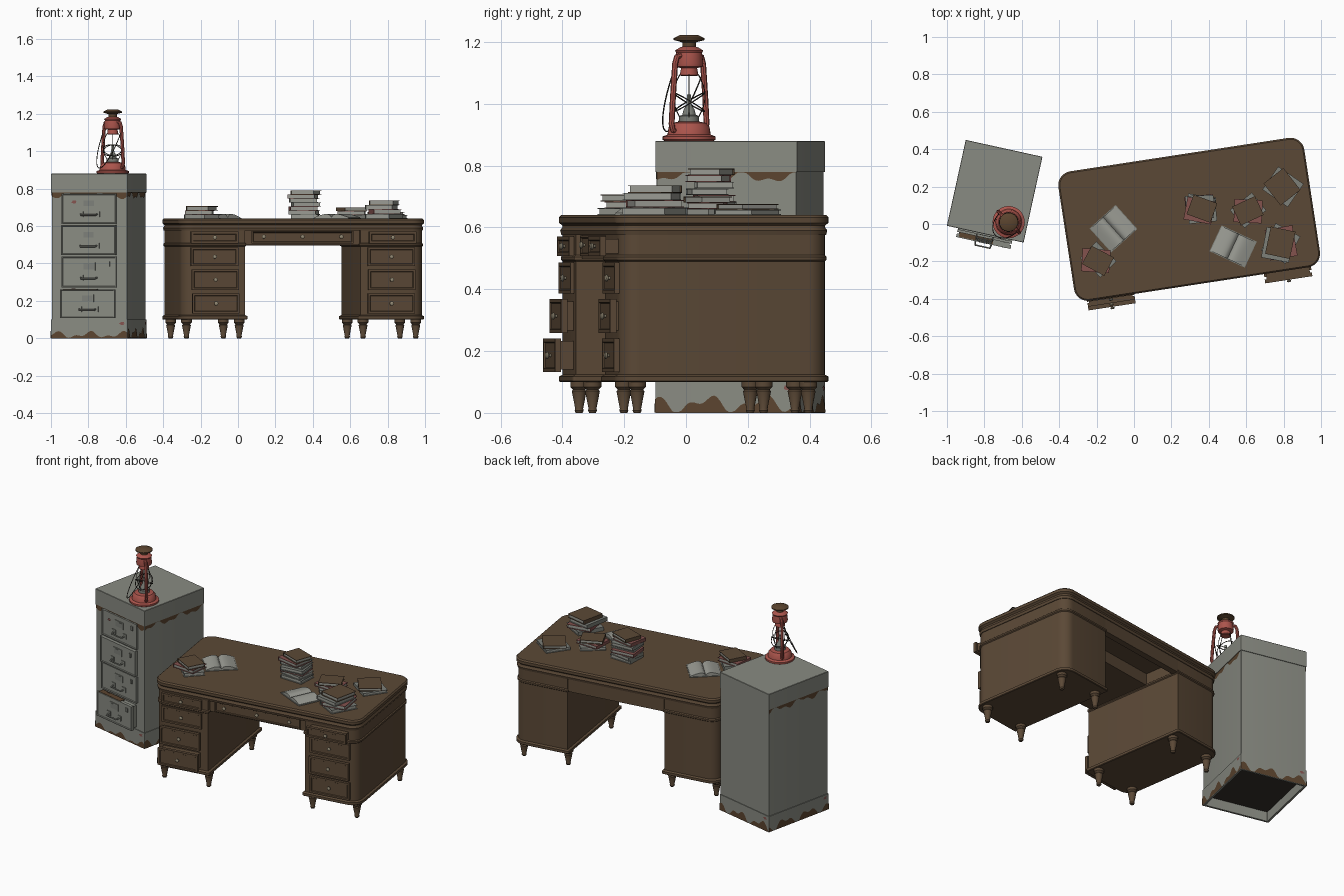
import bpy, bmesh, math, random
from mathutils import Matrix, Vector

if "Cube" in bpy.data.objects:
    bpy.data.objects.remove(bpy.data.objects["Cube"])
rng = random.Random(4)
made = []


def material(name, r, g, b):
    m = bpy.data.materials.new(name)
    m.use_nodes = True
    m.diffuse_color = (r, g, b, 1)
    m.node_tree.nodes["Principled BSDF"].inputs["Base Color"].default_value = (r, g, b, 1)
    return m


WOOD = material("dark wood", .105, .066, .037)
STEEL = material("grey painted steel", .25, .258, .224)
RUST = material("rust", .105, .058, .028)
RED = material("lantern red", .41, .09, .072)
MAROON = material("faded red cloth", .23, .084, .076)
CLOTH = material("grey cloth", .205, .215, .19)
PAPER = material("paper", .32, .325, .29)
KNOB = material("tarnished knob", .3, .26, .18)
DARK = material("dark metal", .035, .03, .024)


def place(x, y, z, deg):
    return Matrix.Translation((x, y, z)) @ Matrix.Rotation(math.radians(deg), 4, 'Z')


def finish(name, bm, mats, frame):
    me = bpy.data.meshes.new(name)
    bm.to_mesh(me)
    bm.free()
    for m in mats:
        me.materials.append(m)
    ob = bpy.data.objects.new(name, me)
    ob.matrix_world = frame
    bpy.context.scene.collection.objects.link(ob)
    made.append(ob)
    return ob


def box(bm, x0, x1, y0, y1, z0, z1, index=0):
    mid = Matrix.Translation(((x0 + x1) / 2, (y0 + y1) / 2, (z0 + z1) / 2))
    size = Matrix.Diagonal((x1 - x0, y1 - y0, z1 - z0, 1))
    verts = bmesh.ops.create_cube(bm, size=1, matrix=mid @ size)["verts"]
    faces = list({f for v in verts for f in v.link_faces})
    for f in faces:
        f.material_index = index
    return faces


def loft(name, rings, mat, frame):
    bm = bmesh.new()
    loops = [[bm.verts.new(p) for p in ring] for ring in rings]
    n = len(loops[0])
    for a, b in zip(loops, loops[1:]):
        for i in range(n):
            bm.faces.new((a[i], a[(i + 1) % n], b[(i + 1) % n], b[i]))
    bm.faces.new(loops[0])
    bm.faces.new(loops[-1])
    bmesh.ops.recalc_face_normals(bm, faces=bm.faces)
    return finish(name, bm, [mat], frame)


def lathe(name, profile, mat, frame, n=24):
    ring = [(math.cos(math.tau * i / n), math.sin(math.tau * i / n)) for i in range(n)]
    return loft(name, [[(r * c, r * s, z) for c, s in ring] for r, z in profile], mat, frame)


def slab(name, x0, x1, y0, y1, radii, levels, mat, frame):
    """Rounded rectangle stacked through (height, growth) levels."""
    rings = []
    for z, d in levels:
        ring = []
        for k, (sx, sy) in enumerate(((1, 1), (-1, 1), (-1, -1), (1, -1))):
            r = max(radii[k] + d, .001)
            cx = (x1 + d - r) if sx > 0 else (x0 - d + r)
            cy = (y1 + d - r) if sy > 0 else (y0 - d + r)
            for j in range(9):
                a = math.pi / 2 * (k + j / 8)
                ring.append((cx + r * math.cos(a), cy + r * math.sin(a), z))
        rings.append(ring)
    return loft(name, rings, mat, frame)


def wire(name, pts, radius, mat, frame, closed=False):
    cu = bpy.data.curves.new(name, 'CURVE')
    cu.dimensions = '3D'
    cu.bevel_depth = radius
    cu.bevel_resolution = 2
    cu.use_fill_caps = True
    sp = cu.splines.new('POLY')
    sp.points.add(len(pts) - 1)
    for p, co in zip(sp.points, pts):
        p.co = (*co, 1)
    sp.use_cyclic_u = closed
    tmp = bpy.data.objects.new(name + " path", cu)
    me = bpy.data.meshes.new_from_object(tmp)
    bpy.data.objects.remove(tmp)
    me.materials.clear()
    me.materials.append(mat)
    ob = bpy.data.objects.new(name, me)
    ob.matrix_world = frame
    bpy.context.scene.collection.objects.link(ob)
    made.append(ob)


def drawer(name, frame, cx, front, z0, z1, w, pull, mat, rim):
    bm = bmesh.new()
    y = front - pull
    faces = box(bm, cx - w / 2, cx + w / 2, y - .012, y + .008, z0, z1)
    face = min(faces, key=lambda f: f.calc_center_median().y)
    bmesh.ops.inset_region(bm, faces=[face], thickness=rim, depth=0)
    bmesh.ops.inset_region(bm, faces=[face], thickness=.004, depth=-.005)
    box(bm, cx - w / 2 + .01, cx + w / 2 - .01, y + .006, front + .08, z0 + .008, z1 - .008)
    finish(name, bm, [mat], frame)
    return y - .012


def knob(name, frame, x, y, z):
    lathe(name, [(.005, 0), (.005, .006), (.011, .01), (.011, .015), (.005, .019)], KNOB,
          frame @ Matrix.Translation((x, y + .006, z)) @ Matrix.Rotation(math.pi / 2, 4, 'X'), 12)


# Desk: top, two pedestals on turned legs, drawers
desk = place(.295, .025, 0, 8.7)
slab("desk_top", -.665, .665, -.35, .35, [.075] * 4,
     [(.575, -.008), (.59, -.004), (.6, -.011), (.606, -.011), (.615, 0), (.632, 0), (.64, -.008)], WOOD, desk)
body = [(.1, -.004), (.103, 0), (.118, 0), (.124, -.012), (.49, -.012), (.495, -.006),
        (.505, -.006), (.51, -.012), (.58, -.012)]
leg = [(.011, 0), (.015, .008), (.013, .014), (.024, .07), (.02, .075), (.029, .084), (.029, .102)]
for side, s in (("right", -1), ("left", 1)):
    x0, x1 = sorted((s * .3, s * .665))
    slab(side + "_pedestal", x0, x1, -.35, .35,
         [.075, .01, .01, .075] if s > 0 else [.01, .075, .075, .01], body, WOOD, desk)
    for x in (.335, .62):
        for y in (-.28, .28):
            lathe(side + "_desk_leg", leg, WOOD, desk @ Matrix.Translation((s * x, y, 0)), 16)
    pulls = (.05, .03, 0, .004) if s < 0 else (.004, .016, .002, .05)
    for (z0, z1), pull in zip(((.132, .24), (.258, .368), (.386, .486), (.508, .57)), pulls):
        y = drawer(side + "_desk_drawer", desk, s * .478, -.338, z0, z1, .255, pull, WOOD, .016)
        knob(side + "_drawer_knob", desk, s * .478, y, (z0 + z1) / 2)

bm = bmesh.new()
box(bm, -.31, .31, .3, .338, .495, .58)
box(bm, -.31, .31, -.318, .1, .5, .58)
finish("kneehole_apron", bm, [WOOD], desk)
y = drawer("centre_drawer", desk, 0, -.318, .508, .574, .55, 0, WOOD, .01)
for x in (-.21, 0, .21):
    knob("centre_drawer_knob", desk, x, y, .543)

# Filing cabinet with a hollow foot
cab = place(-.745, .175, 0, -12.4)
shell = slab("cabinet_body", -.21, .21, -.235, .235, [.003] * 4,
             [(.06, -.012), (0, -.012), (0, 0), (.1, 0), (.1, -.004), (.78, -.004), (.78, 0), (.878, 0), (.88, -.002)],
             STEEL, cab)
shell.data.materials.append(DARK)
for f in shell.data.polygons:
    if f.center.z < .07 and abs(f.normal.z) > .9 and abs(f.center.x) < .05 and abs(f.center.y) < .05:
        f.material_index = 1
for (z0, z1), pull in zip(((.108, .262), (.272, .437), (.445, .605), (.612, .774)), (.04, .004, .012, 0)):
    y = drawer("cabinet_drawer", cab, 0, -.231, z0, z1, .298, pull, STEEL, .006)
    zm = (z0 + z1) / 2
    bm = bmesh.new()
    y += .005
    box(bm, -.035, .035, y - .005, y, zm + .008, zm + .05)
    box(bm, -.028, .028, y - .006, y, zm + .014, zm + .044, 1)
    box(bm, .1, .115, y - .006, y, zm + .03, zm + .055)
    for s in (-1, 1):
        box(bm, s * .045 - .014, s * .045 + .014, y - .005, y, zm - .045, zm - .015)
    finish("drawer_fittings", bm, [STEEL, CLOTH], cab)
    wire("drawer_pull", [(-.045, y, zm - .03), (-.04, y - .025, zm - .034), (.04, y - .025, zm - .034),
                         (.045, y, zm - .03)], .005, STEEL, cab)


# Rust creeping from the cabinet edges
def rust(frame, half, y, z, amp, up):
    bm = bmesh.new()
    n, p, q = 48, rng.uniform(0, 6), rng.uniform(0, 6)
    rows = []
    for i in range(n + 1):
        x = -half + 2 * half * i / n
        h = amp * max(.04, .5 + .35 * math.sin(x * 34 + p) + .25 * math.sin(x * 71 + q))
        rows.append((bm.verts.new((x, y, z)), bm.verts.new((x, y, z + up * h))))
    for a, b in zip(rows, rows[1:]):
        quad = (a[0], b[0], b[1], a[1])
        bm.faces.new(quad if up > 0 else quad[::-1])
    finish("rust_edge", bm, [RUST], frame)


def blotch(x, y, z, r, frame):
    bm = bmesh.new()
    ring = [math.tau * i / 11 for i in range(11)]
    bm.faces.new([bm.verts.new((x + r * rng.uniform(.6, 1.3) * math.cos(a), y,
                                z + r * rng.uniform(.4, .8) * math.sin(a))) for a in ring])
    finish("primer_patch", bm, [MAROON], frame)


for k, (dist, half) in enumerate(((.235, .21), (.21, .235)) * 2):
    face = cab @ Matrix.Rotation(k * math.pi / 2, 4, 'Z')
    rust(face, half, -dist - .002, .001, .035 if k == 0 else .055, 1)
    if k != 2:
        rust(face, half - .005, -dist + .002, .779, .035, -1)
    blotch(half - .03, -dist - .002, .08, .014, face)
blotch(-.08, -.25, .255, .025, cab)
blotch(-.08, -.245, .73, .014, cab)
bm = bmesh.new()
box(bm, -.135, .05, -.278, -.243, .259, .264)
finish("drawer_top_rust", bm, [RUST], cab)

# Lantern
lamp = place(-.67, .01, .88, -45)
lathe("lantern_base", [(.08, 0), (.086, .004), (.086, .014), (.07, .02), (.066, .045), (.055, .058), (.034, .062)],
      RED, lamp, 32)
lathe("lantern_burner", [(.032, .06), (.032, .08), (.022, .084), (.018, .1), (.009, .115), (.006, .15)], CLOTH, lamp)
lathe("lantern_hood", [(.026, .21), (.03, .213), (.026, .235), (.044, .24), (.046, .25), (.042, .285),
                       (.046, .292), (.03, .302), (.02, .305)], RED, lamp)
lathe("lantern_chimney", [(.022, .3), (.022, .318), (.034, .322), (.05, .326), (.05, .332), (.03, .342)], RUST, lamp)
for s in (-1, 1):
    wire("lantern_tube", [(s * x, 0, z) for x, z in ((.05, .03), (.074, .035), (.08, .055), (.074, .14), (.064, .25),
                                                     (.056, .272), (.035, .276))], .0095, RED, lamp)
turn = [math.tau * i / 32 for i in range(32)]
for s in (-1, 1):
    wire("globe_guard", [(.05 * math.cos(a), .05 * math.sin(a), .125 + s * .03 * math.cos(a + .6)) for a in turn],
         .0022, DARK, lamp, True)
for a in turn[::8]:
    wire("globe_wire", [((.03 + .022 * math.sin(math.pi * t / 8)) * math.cos(a + .78),
                         (.03 + .022 * math.sin(math.pi * t / 8)) * math.sin(a + .78), .075 + .14 * t / 8)
                        for t in range(9)], .0018, DARK, lamp)
wire("lantern_bail", [(.068 * math.cos(t), -.1 * math.sin(t), .23 - .2 * math.sin(t)) for t in
                      [math.pi * i / 24 for i in range(25)]], .0022, DARK, lamp)


# Books: closed ones in stacks, two lying open
def book(frame, w, d, h, cover):
    bm = bmesh.new()
    t = .0028
    box(bm, -w / 2, w / 2, -d / 2, d / 2, 0, t)
    box(bm, -w / 2, w / 2, -d / 2, d / 2, h - t, h)
    box(bm, -w / 2, -w / 2 + t, -d / 2, d / 2, t, h - t)
    box(bm, -w / 2 + t, w / 2 - .005, -d / 2 + .005, d / 2 - .005, t, h - t, 1)
    finish("closed_book", bm, [cover, PAPER], frame)


stacks = [(-.2, -.2, -28, .022, (CLOTH, MAROON, WOOD)),
          (.36, .08, -20, .0215, (CLOTH, CLOTH, MAROON, CLOTH, CLOTH, MAROON, WOOD)),
          (.6, .08, 25, .02, (CLOTH, MAROON, WOOD)),
          (.79, .19, 38, .018, (CLOTH, WOOD)),
          (.78, -.1, -12, .024, (CLOTH, MAROON, CLOTH, WOOD))]
for x, y, turned, h, covers in stacks:
    for i, cover in enumerate(covers):
        last = i == len(covers) - 1
        jitter = 0 if last else rng.uniform(-28, 28)
        spot = place(x + rng.uniform(-.012, .012), y + rng.uniform(-.012, .012), .64 + i * h, turned + jitter)
        size = .135 if last else .15
        book(spot, size, size * .82 if x < .7 else size * 1.1, h, cover)

for x, y, turned, w, d in ((-.11, -.025, 42, .18, .165), (.53, -.12, -25, .2, .145)):
    spot = place(x, y, .64, turned)
    bm = bmesh.new()
    box(bm, -w / 2 - .004, w / 2 + .004, -d / 2 - .004, d / 2 + .004, 0, .003)
    finish("open_book_cover", bm, [CLOTH], spot)
    arch = [(w / 2 * i / 10, .007 + .017 * math.sin(math.pi * abs(i / 10) ** .6)) for i in range(-10, 11)]
    section = [(-w / 2, .002)] + arch + [(w / 2, .002)]
    loft("open_book_pages", [[(px, yy, pz) for px, pz in section] for yy in (-d / 2, d / 2)], PAPER, spot)

bpy.ops.object.select_all(action='DESELECT')
for ob in made:
    ob.select_set(True)
bpy.context.view_layer.objects.active = made[0]
bpy.ops.object.shade_smooth_by_angle(angle=math.radians(35))
